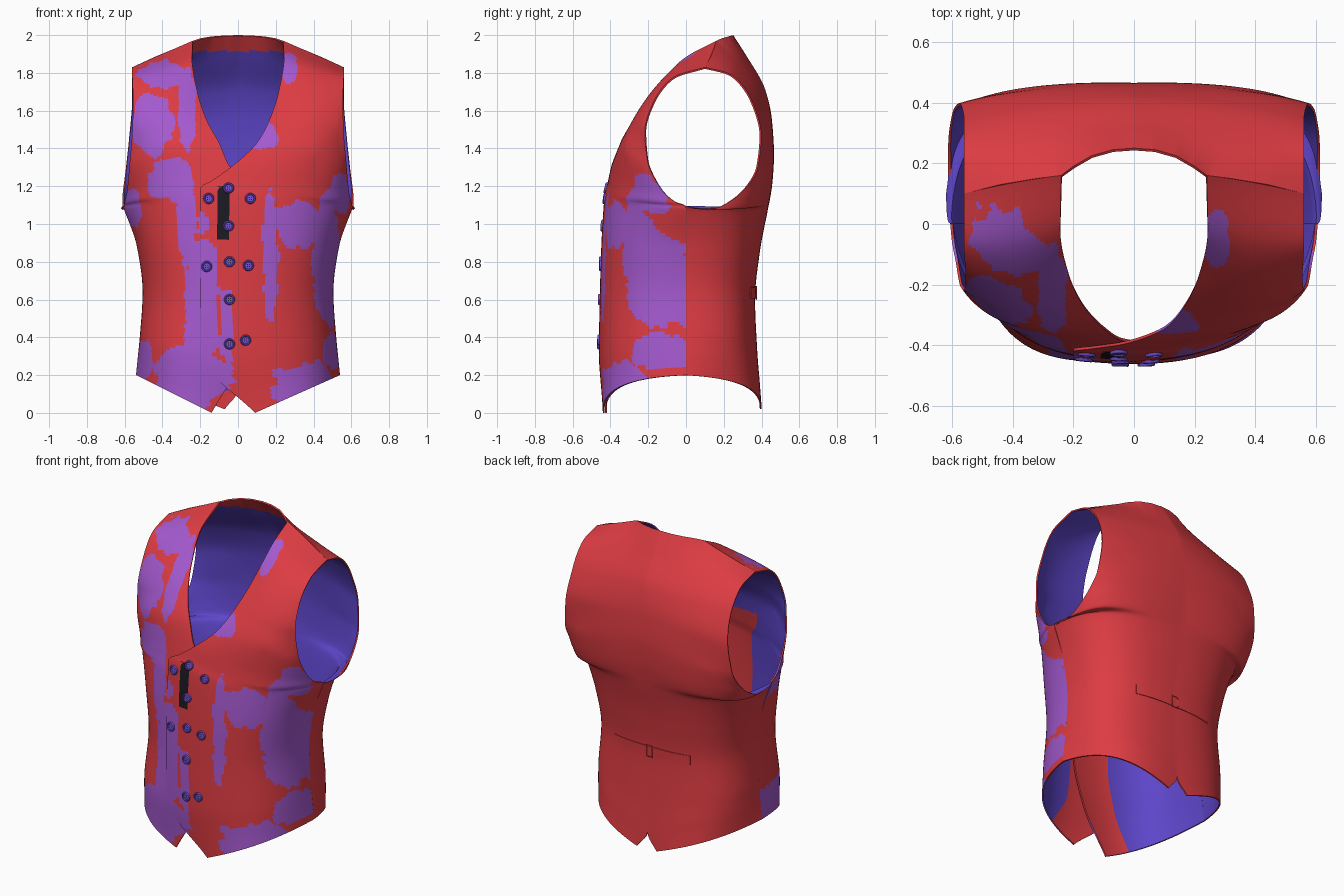
import bpy, bmesh, math
from mathutils import Vector, noise

if "Cube" in bpy.data.objects:
    bpy.data.objects.remove(bpy.data.objects["Cube"])

def mat(name, r, g, b):
    m = bpy.data.materials.new(name)
    m.diffuse_color = (r, g, b, 1)
    m.use_nodes = True
    m.node_tree.nodes["Principled BSDF"].inputs["Base Color"].default_value = m.diffuse_color
    return m

RED, PURPLE = mat("red_cloth", .72, .045, .055), mat("purple_cloth", .37, .10, .62)
LINING, BUTTON = mat("blue_lining", .11, .06, .58), mat("button_blue", .17, .08, .62)
BLACK = mat("black_cloth", .01, .01, .015)
# outer / inner pairs: solidify shifts the inner shell by one slot
SLOTS = [RED, LINING, PURPLE, LINING, RED, RED, PURPLE, RED, BLACK, RED]

# Front rows from hem to shoulder: inner edge xyz, control xy, outer edge xyz, fullness
FRONT = [
    (.09, -.44, .0, .50, -.46, .54, 0, .20, 1.05),
    (-.18, -.45, .29, .51, -.53, .52, 0, .40, 1.05),
    (-.20, -.445, .60, .49, -.525, .505, 0, .64, 1.05),
    (-.20, -.435, .90, .51, -.52, .535, 0, .88, 1.05),
    (-.20, -.42, 1.18, .52, -.49, .605, 0, 1.086, 1.05),
    (-.13, -.41, 1.235, .52, -.455, .60, -.055, 1.115, 1.05),
    (-.04, -.397, 1.30, .49, -.425, .588, -.12, 1.17, 1),
    (.10, -.345, 1.43, .45, -.395, .572, -.205, 1.34, 1),
    (.17, -.265, 1.56, .41, -.335, .56, -.218, 1.49, 1),
    (.215, -.165, 1.70, .40, -.235, .555, -.17, 1.65, 1),
    (.243, -.02, 1.87, .40, -.06, .56, -.06, 1.78, 1),
    (.24, .16, 1.97, .40, .14, .56, .10, 1.83, 1)]
LEFT_EDGE = [.14, -.02, -.10, -.10, -.10, -.04, .04]
BACK = [
    (.07, .40, .02, .47, .41, .54, 0, .20, 1.1),
    (0, .39, .13, .50, .41, .53, 0, .30, 1.1),
    (0, .375, .35, .52, .39, .52, 0, .40, 1.1),
    (0, .365, .60, .50, .38, .505, 0, .64, 1.1),
    (0, .39, .85, .54, .41, .535, 0, .88, 1.1),
    (0, .43, 1.06, .60, .445, .605, 0, 1.086, 1.2),
    (0, .445, 1.15, .60, .46, .612, .12, 1.075, 1.2),
    (0, .458, 1.25, .56, .47, .612, .26, 1.137, 1.1),
    (0, .465, 1.38, .42, .475, .593, .38, 1.30, 1),
    (0, .455, 1.55, .36, .46, .575, .398, 1.47, 1),
    (0, .42, 1.71, .30, .41, .56, .345, 1.66, 1),
    (0, .32, 1.89, .25, .31, .56, .23, 1.795, 1)]
BACK_NECK = [(0, .25, 2), (.07, .245, 1.998), (.14, .225, 1.993), (.20, .19, 1.983),
             (.24, .16, 1.97), (.32, .15, 1.935), (.44, .13, 1.885), (.56, .10, 1.83)]
# Purple patches on the front: x, z, half width, half height
PATCHES = [
    (-.45, 1.52, .11, .17), (-.40, 1.79, .13, .08), (-.27, 1.62, .05, .22),
    (-.36, 1.24, .12, .12), (-.27, 1.00, .05, .24), (-.56, 1.08, .05, .12),
    (-.19, .55, .09, .42), (-.24, .18, .22, .16), (-.50, .28, .05, .12),
    (-.06, .48, .035, .2), (.14, 1.47, .08, .08), (.17, .84, .04, .36),
    (.31, 1.00, .12, .13), (.47, .80, .07, .34), (.36, .14, .18, .13),
    (.50, .32, .05, .10), (.54, 1.16, .05, .10), (.27, 1.83, .05, .08)]

def arc(row, n):
    """Rational curve across one row; height runs evenly with x."""
    x0, y0, z0, x1, y1, x2, y2, z2, w = row
    out = []
    for i in range(n + 1):
        u = i / n
        a, b, c = (1 - u) ** 2, 2 * w * u * (1 - u), u * u
        x = (a * x0 + b * x1 + c * x2) / (a + b + c)
        y = (a * y0 + b * y1 + c * y2) / (a + b + c)
        out.append(Vector((x, y, z0 + (z2 - z0) * (x - x0) / (x2 - x0))))
    return out

def polyline(pts, n):
    out = []
    for i in range(n + 1):
        t = i / n * (len(pts) - 1)
        k = min(int(t), len(pts) - 2)
        out.append(Vector(pts[k]).lerp(Vector(pts[k + 1]), t - k))
    return out

def smooth(p, sub):
    """Spline through values p without overshoot."""
    d = [b - a for a, b in zip(p, p[1:])]
    m = [d[0]] + [2 * a * b / (a + b) if a * b > 0 else 0 for a, b in zip(d, d[1:])] + [d[-1]]
    out = []
    for k in range(len(d)):
        for s in range(sub):
            t = s / sub
            out.append(p[k] + t * m[k] + t * t * (3 * d[k] - 2 * m[k] - m[k + 1])
                       + t ** 3 * (m[k] + m[k + 1] - 2 * d[k]))
    return out + [p[-1]]

def finish(ob, angle=40):
    bpy.ops.object.select_all(action='DESELECT')
    ob.select_set(True)
    bpy.context.view_layer.objects.active = ob
    for mod in list(ob.modifiers):
        bpy.ops.object.modifier_apply(modifier=mod.name)
    bpy.ops.object.shade_smooth_by_angle(angle=math.radians(angle))

def new_object(name, bm, mats):
    me = bpy.data.meshes.new(name)
    bm.to_mesh(me)
    bm.free()
    for m in mats:
        me.materials.append(m)
    ob = bpy.data.objects.new(name, me)
    bpy.context.collection.objects.link(ob)
    return ob

def panel(name, rows, sides, flip, slot, sub=14):
    bm = bmesh.new()
    n = len(rows[0]) - 1
    cols = [list(zip(*[smooth([r[i][k] for r in rows], sub) for k in range(3)])) for i in range(n + 1)]
    for s in sides:
        g = [[bm.verts.new((s * x, y, z)) for x, y, z in c] for c in cols]
        for i in range(n):
            for j in range(len(g[0]) - 1):
                q = [g[i][j], g[i + 1][j], g[i + 1][j + 1], g[i][j + 1]]
                f = bm.faces.new(q if (s > 0) != flip else q[::-1])
                f.material_index = slot(f.calc_center_median(), i / n)
    bmesh.ops.remove_doubles(bm, verts=bm.verts, dist=.0004)
    ob = new_object(name, bm, SLOTS)
    mod = ob.modifiers.new("cloth", 'SOLIDIFY')
    mod.thickness, mod.offset, mod.material_offset = .009, -1, 1
    finish(ob)
    return ob

def front_slot(c, u):
    if -.10 < c.x < -.05 and .92 < c.z < 1.2:
        return 8
    wob = noise.noise(c * 9) * .6 + noise.noise(c * 22) * .35
    hit = any(((c.x - x) / a) ** 2 + ((c.z - z) / b) ** 2 < 1 + wob for x, z, a, b in PATCHES)
    return (2 if hit else 0) + (4 if u < .25 and c.z < 1.3 else 0)

def back_slot(c, u):
    return 4 if c.z > 1.92 or (c.z < .12 and u < .5) else 0

# Front panels: the one at +x laps over the other
left_rows = [(LEFT_EDGE[i], r[1] + .013) + r[2:] if i < 7 else r for i, r in enumerate(FRONT)]
over = panel("front_panel_over", [arc(r, 64) for r in FRONT], [1], False, front_slot)
panel("front_panel_under", [arc(r, 64) for r in left_rows], [-1], False, front_slot)
# Back panel with hem notch
back = panel("back_panel", [arc(r, 42) for r in BACK] + [polyline(BACK_NECK, 42)],
             [1, -1], True, back_slot, 8)
bpy.context.view_layer.update()

def surface_y(ob, x, z, side):
    hit, loc, _, _ = ob.ray_cast((x, side * 2, z), (0, -side, 0))
    return loc.y if hit else side * .44

# Buttons: rimmed disc with four dark holes, one shared mesh
bm = bmesh.new()
prof = [(0, .004), (.018, .004), (.021, .009), (.026, .009), (.029, .005), (.029, -.006)]
vs = [bm.verts.new((r, -h, 0)) for r, h in prof]
es = [bm.edges.new(e) for e in zip(vs, vs[1:])]
bmesh.ops.spin(bm, geom=vs + es, cent=(0, 0, 0), axis=(0, 1, 0), angle=math.tau, steps=20)
bmesh.ops.remove_doubles(bm, verts=bm.verts, dist=.0004)
bmesh.ops.recalc_face_normals(bm, faces=bm.faces)
if sum(f.normal.y * f.calc_area() for f in bm.faces) > 0:
    bmesh.ops.reverse_faces(bm, faces=bm.faces)
for a in range(4):
    t = math.pi * (a + .5) / 2
    hole = [bm.verts.new((.008 * math.cos(t) + .003 * math.cos(k), -.0046, .008 * math.sin(t) + .003 * math.sin(k)))
            for k in [math.tau * i / 8 for i in range(8)]]
    bm.faces.new(hole).material_index = 1
button = new_object("button", bm, [BUTTON, BLACK])
finish(button)
SPOTS = [(-.05, 1.19), (-.155, 1.135), (.065, 1.135), (-.05, .99), (-.045, .80),
         (-.165, .775), (.055, .78), (-.045, .60), (-.045, .365), (.04, .385)]
for i, (x, z) in enumerate(SPOTS):
    b = button if i == 0 else button.copy()
    if i:
        bpy.context.collection.objects.link(b)
    b.location = (x, surface_y(over, x, z, -1), z)
    # lean with the cloth
    dx = surface_y(over, x + .02, z, -1) - surface_y(over, x - .02, z, -1)
    dz = surface_y(over, x, z + .02, -1) - surface_y(over, x, z - .02, -1)
    b.rotation_euler = (-math.atan(dz / .04), 0, math.atan(dx / .04))

# Cinch strap across the back
bm = bmesh.new()
cols = []
for i in range(25):
    x = -.27 + .54 * i / 24
    cols.append([bm.verts.new((x, surface_y(back, x, z, 1) + .004, z)) for z in (.605, .635, .665)])
for a, b in zip(cols, cols[1:]):
    for k in range(2):
        bm.faces.new((a[k], a[k + 1], b[k + 1], b[k]))
strap = new_object("back_strap", bm, [RED])
mod = strap.modifiers.new("cloth", 'SOLIDIFY')
mod.thickness, mod.offset = .005, -1
finish(strap)

# Buckle: square wire frame
cu = bpy.data.curves.new("strap_buckle", 'CURVE')
cu.dimensions, cu.bevel_depth, cu.bevel_resolution = '3D', .003, 2
sp = cu.splines.new('POLY')
sp.points.add(3)
for p, (x, z) in zip(sp.points, [(-.02, -.035), (.02, -.035), (.02, .035), (-.02, .035)]):
    p.co = (x, 0, z, 1)
sp.use_cyclic_u = True
cu.materials.append(RED)
buckle = bpy.data.objects.new("strap_buckle", cu)
buckle.location = (0, surface_y(back, 0, .635, 1) + .006, .635)
bpy.context.collection.objects.link(buckle)
